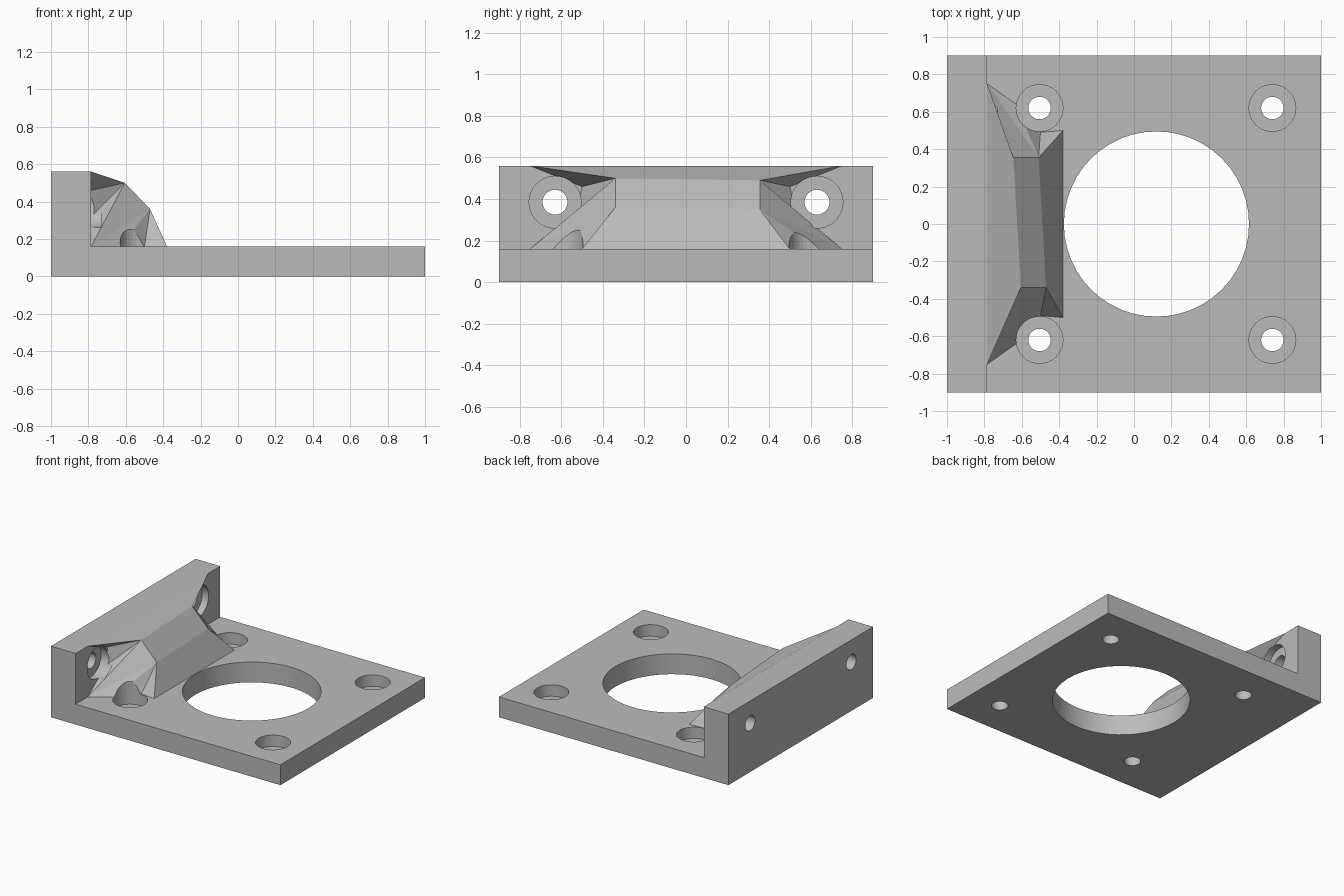
import bpy, bmesh
from mathutils import Vector

if "Cube" in bpy.data.objects:
    bpy.data.objects.remove(bpy.data.objects["Cube"])

grey = bpy.data.materials.new("matte_grey")
grey.diffuse_color = (0.5, 0.5, 0.5, 1)
grey.use_nodes = True
grey.node_tree.nodes["Principled BSDF"].inputs["Base Color"].default_value = grey.diffuse_color


def mesh_object(name, verts, faces):
    me = bpy.data.meshes.new(name)
    me.from_pydata(verts, [], faces)
    bm = bmesh.new()
    bm.from_mesh(me)
    bmesh.ops.recalc_face_normals(bm, faces=bm.faces)
    bm.to_mesh(me)
    bm.free()
    ob = bpy.data.objects.new(name, me)
    bpy.context.collection.objects.link(ob)
    me.materials.append(grey)
    return ob


def cutter(start, end, radius, segments=40):
    """Hidden cylinder between two points."""
    a, b = Vector(start), Vector(end)
    bpy.ops.mesh.primitive_cylinder_add(
        vertices=segments, radius=radius, depth=(b - a).length, location=(a + b) / 2,
        rotation=(b - a).to_track_quat('Z', 'Y').to_euler())
    ob = bpy.context.object
    ob.name = "hole_cutter"
    ob.data.materials.append(grey)
    ob.hide_render = True
    ob.hide_set(True)
    return ob


def cut(ob, cutters):
    for c in cutters:
        m = ob.modifiers.new("hole", 'BOOLEAN')
        m.operation, m.solver, m.object = 'DIFFERENCE', 'EXACT', c
    bpy.ops.object.select_all(action='DESELECT')
    bpy.context.view_layer.objects.active = ob
    ob.select_set(True)
    for m in list(ob.modifiers):
        bpy.ops.object.modifier_apply(modifier=m.name)


# L-shaped bracket: base plate with upright wall
profile = [(-1, 0), (1, 0), (1, .16), (-.785, .16), (-.785, .56), (-1, .56)]
n = len(profile)
verts = [(x, y, z) for y in (-.9, .9) for x, z in profile]
faces = [list(range(n)), list(range(n, 2 * n))]
faces += [(i, (i + 1) % n, (i + 1) % n + n, i + n) for i in range(n)]
bracket = mesh_object("bracket", verts, faces)

# Faceted gusset filling the corner, hollowed around the screw heads
verts = []
for s, dx, dy, dz in ((-1, 0, 0, 0), (1, -.04, .015, -.01)):
    verts += [(-.785, s * .75, .56),                       # 0 wall top
              (-.605, s * (.34 + dy), .50 + dz),           # 1 upper ridge
              (-.47, s * (.34 + dy), .36 + dz),            # 2 lower ridge
              (-.38, s * .50, .16),                        # 3 base front
              (-.785, s * .75, .16),                       # 4 inner corner
              (-.785, s * .50, .46),                       # 5, 6 wall pocket
              (-.785, s * .53, .32),
              (-.63, s * .64, .16),                        # 7, 8 base pocket
              (-.50, s * .49, .16)]
    for k in (-8, -7):
        x, y, z = verts[k]
        verts[k] = (x + dx, y, z)
faces = []
for o in (0, 9):
    faces += [[i + o for i in f] for f in (
        (0, 1, 5), (1, 6, 5), (1, 4, 6), (1, 2, 4), (2, 7, 4), (2, 8, 7), (2, 3, 8))]
faces += [(0, 1, 10, 9), (1, 2, 11, 10), (2, 3, 12, 11),
          (0, 5, 6, 4, 13, 15, 14, 9), (4, 7, 8, 3, 12, 17, 16, 13)]
gusset = mesh_object("corner_gusset", verts, faces)

# Centre opening and counterbored screw holes
plate_cuts = [cutter((.12, 0, -.1), (.12, 0, .3), .495, 48)]
gusset_cuts = []
for s in (-1, 1):
    for x in (-.505, .74):
        plate_cuts.append(cutter((x, s * .62, -.1), (x, s * .62, .12), .06))
        plate_cuts.append(cutter((x, s * .62, .07), (x, s * .62, .7), .125))
    gusset_cuts.append(plate_cuts[-3])
    plate_cuts.append(cutter((-1.1, s * .63, .385), (-.8, s * .63, .385), .06))
    plate_cuts.append(cutter((-.84, s * .63, .385), (-.73, s * .63, .385), .125))
    gusset_cuts.append(plate_cuts[-1])
cut(bracket, plate_cuts)
bpy.ops.object.shade_smooth_by_angle(angle=.5)
cut(gusset, gusset_cuts)

# Remove the helpers once the holes are made
for c in plate_cuts:
    bpy.data.objects.remove(c)
